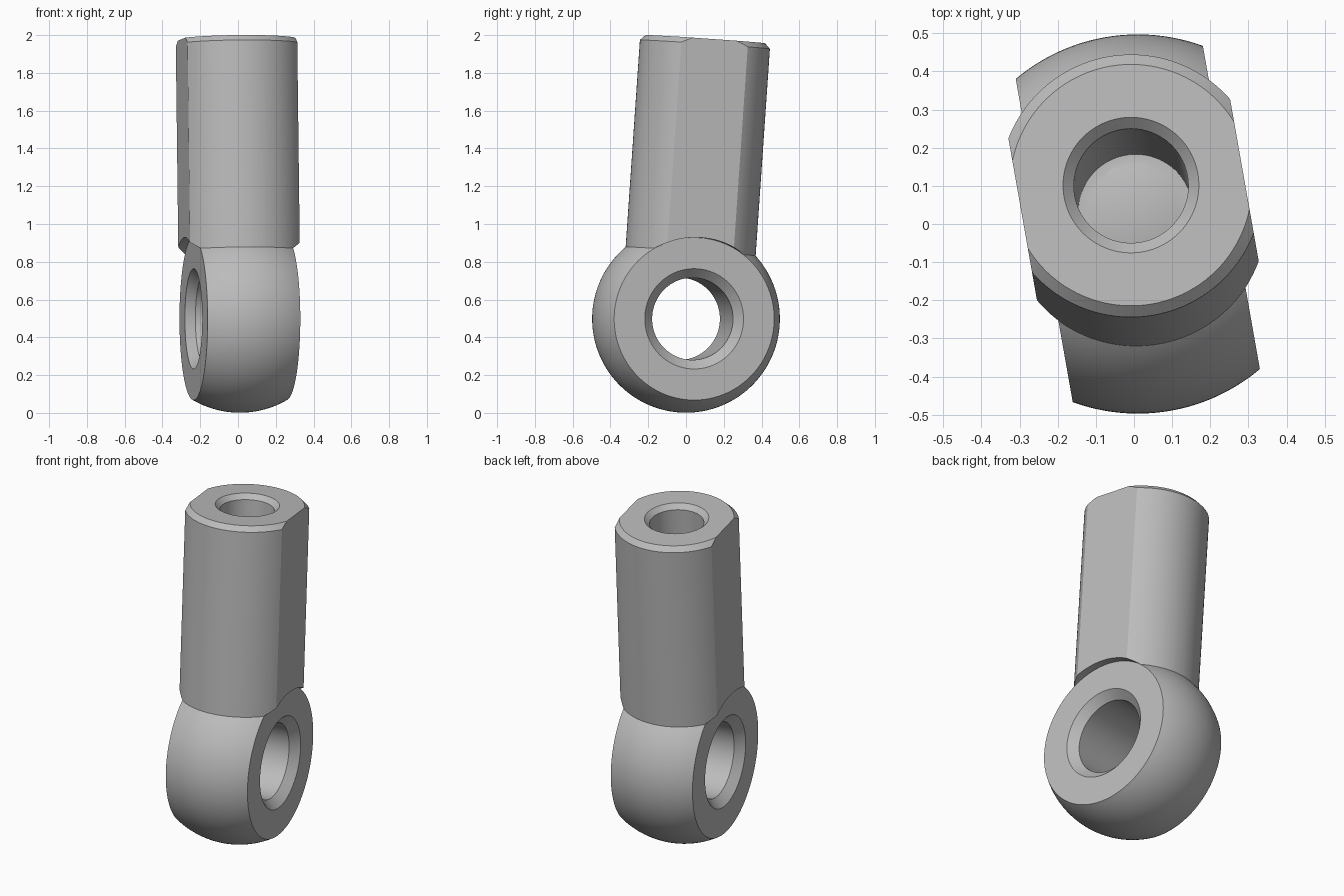
import bpy
import bmesh
from math import sin, cos, asin, pi, radians, sqrt
from mathutils import Matrix

if "Cube" in bpy.data.objects:
    bpy.data.objects.remove(bpy.data.objects["Cube"], do_unlink=True)

BALL_R, HALF_W = 0.497, 0.249
FACE_R = sqrt(BALL_R ** 2 - HALF_W ** 2)
BORE_R, BORE_CHAMFER = 0.2175, 0.048
SHAFT_R, FLAT_X, SHAFT_TOP, EDGE = 0.345, 0.295, 1.484, 0.028
SOCKET_R, SOCKET_FLOOR = 0.15, 0.48

steel = bpy.data.materials.new("steel_grey")
steel.use_nodes = True
steel.diffuse_color = (0.5, 0.5, 0.5, 1)
steel.node_tree.nodes["Principled BSDF"].inputs["Base Color"].default_value = (0.5, 0.5, 0.5, 1)


def finish(name, bm):
    mesh = bpy.data.meshes.new(name)
    bmesh.ops.recalc_face_normals(bm, faces=bm.faces)
    bm.to_mesh(mesh)
    bm.free()
    obj = bpy.data.objects.new(name, mesh)
    bpy.context.collection.objects.link(obj)
    mesh.materials.append(steel)
    return obj


def lathe(name, profile, closed, turn=Matrix(), steps=128):
    """Revolve (radius, height) points about z, then turn the result."""
    bm = bmesh.new()
    verts = [bm.verts.new((r, 0, z)) for r, z in profile]
    pairs = list(zip(verts, verts[1:])) + ([(verts[-1], verts[0])] if closed else [])
    edges = [bm.edges.new(p) for p in pairs]
    bmesh.ops.spin(bm, geom=verts + edges, cent=(0, 0, 0), axis=(0, 0, 1),
                   angle=2 * pi, steps=steps, use_duplicate=False)
    bmesh.ops.remove_doubles(bm, verts=bm.verts, dist=1e-5)
    bm.transform(turn)
    return finish(name, bm)


def boolean(obj, other, operation):
    mod = obj.modifiers.new(operation.lower(), "BOOLEAN")
    mod.operation, mod.solver, mod.object = operation, "EXACT", other
    bpy.context.view_layer.objects.active = obj
    bpy.ops.object.modifier_apply(modifier=mod.name)
    bpy.data.objects.remove(other, do_unlink=True)


to_x = Matrix.Rotation(pi / 2, 4, "Y")

# Ball eye: truncated sphere with a chamfered through bore along x
a = asin(HALF_W / BALL_R)
arc = [(BALL_R * cos(t), BALL_R * sin(t)) for t in (a * (i / 12 - 1) for i in range(25))]
inner = HALF_W - BORE_CHAMFER
bore = [(BORE_R + BORE_CHAMFER, HALF_W), (BORE_R, inner),
        (BORE_R, -inner), (BORE_R + BORE_CHAMFER, -HALF_W)]
rod_end = lathe("rod_end", arc + bore, True, to_x)

# Shaft: chamfered cylinder with a blind chamfered socket
shaft = lathe("shaft", [
    (0, 0.3), (SHAFT_R, 0.3), (SHAFT_R, SHAFT_TOP - EDGE), (SHAFT_R - EDGE, SHAFT_TOP),
    (SOCKET_R + EDGE, SHAFT_TOP), (SOCKET_R, SHAFT_TOP - EDGE),
    (SOCKET_R, SOCKET_FLOOR), (0, SOCKET_FLOOR)], False)

for side in (-1, 1):
    # Wrench flats on the shaft sides
    bm = bmesh.new()
    bmesh.ops.create_cube(bm, size=1, matrix=Matrix.Translation(
        (side * (FLAT_X + 0.5), 0, 1)) @ Matrix.Diagonal((1, 2, 3, 1)))
    boolean(shaft, finish("flat_cutter", bm), "DIFFERENCE")
    # Round clearance above the eye faces
    near, far = HALF_W - 0.004, 0.6
    clear = [(0, near), (FACE_R + 0.001, near), (FACE_R + 0.001, far), (0, far)]
    turn = Matrix.Rotation(side * pi / 2, 4, "Y")
    boolean(shaft, lathe("clearance_cutter", clear, False, turn), "DIFFERENCE")

boolean(rod_end, shaft, "UNION")

# Pose: lean the shaft back and swing the eye slightly
rod_end.rotation_euler = (radians(-4), 0, radians(10))
rod_end.location = (0.01, 0, 0.498)
bpy.ops.object.select_all(action="DESELECT")
rod_end.select_set(True)
bpy.context.view_layer.objects.active = rod_end
bpy.ops.object.shade_smooth_by_angle(angle=radians(20))
